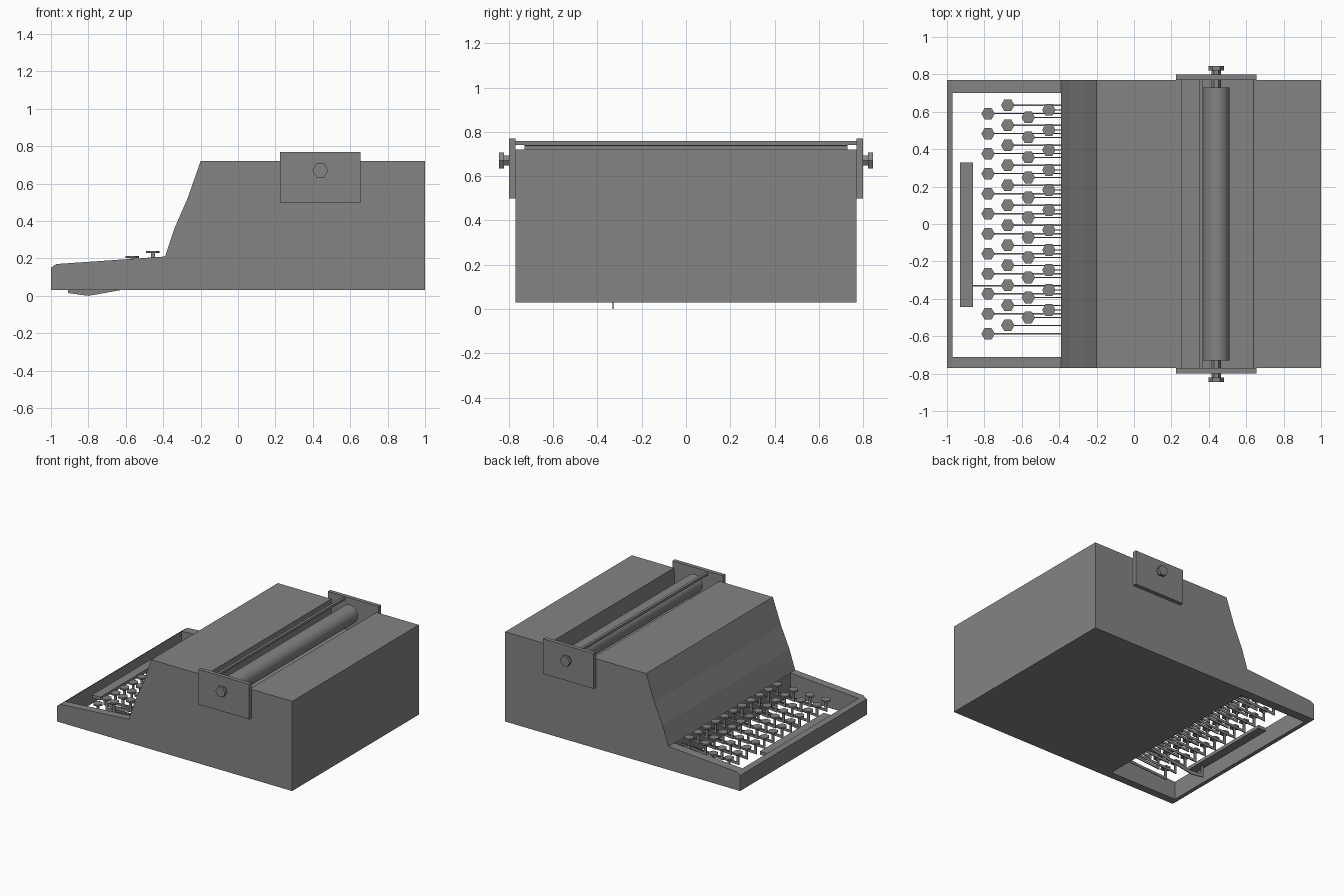
import bpy, bmesh, math
from mathutils import Matrix

if "Cube" in bpy.data.objects:
    bpy.data.objects.remove(bpy.data.objects["Cube"], do_unlink=True)

grey = bpy.data.materials.new("mid_grey")
grey.use_nodes = True
grey.diffuse_color = (0.23, 0.23, 0.23, 1)
grey.node_tree.nodes["Principled BSDF"].inputs["Base Color"].default_value = (0.23, 0.23, 0.23, 1)


def add_prism(bm, profile, y0, y1):
    """Extrude an x-z outline from y0 to y1."""
    face = bm.faces.new([bm.verts.new((x, y0, z)) for x, z in profile])
    out = bmesh.ops.extrude_face_region(bm, geom=[face])
    moved = [v for v in out["geom"] if isinstance(v, bmesh.types.BMVert)]
    bmesh.ops.translate(bm, verts=moved, vec=(0, y1 - y0, 0))


def add_box(bm, x0, x1, y0, y1, z0, z1):
    add_prism(bm, [(x0, z0), (x1, z0), (x1, z1), (x0, z1)], y0, y1)


def add_cylinder(bm, center, radius, depth, sides, along_y=False):
    matrix = Matrix.Translation(center)
    if along_y:
        matrix = matrix @ Matrix.Rotation(math.pi / 2, 4, "X")
    # Point two corners of the polygon along x
    matrix = matrix @ Matrix.Rotation(math.pi / 2, 4, "Z")
    bmesh.ops.create_cone(bm, cap_ends=True, segments=sides, radius1=radius,
                          radius2=radius, depth=depth, matrix=matrix)


def finish(name, bm):
    bmesh.ops.recalc_face_normals(bm, faces=bm.faces[:])
    mesh = bpy.data.meshes.new(name)
    bm.to_mesh(mesh)
    bm.free()
    mesh.materials.append(grey)
    obj = bpy.data.objects.new(name, mesh)
    bpy.context.collection.objects.link(obj)
    return obj


# Housing: side outline with the carriage channel across the top
bm = bmesh.new()
add_prism(bm, [(-1, 0.03), (1, 0.03), (1, 0.72), (0.64, 0.72), (0.635, 0.52),
               (0.255, 0.52), (0.255, 0.72), (-0.2, 0.72), (-0.27, 0.52),
               (-0.34, 0.36), (-0.39, 0.21), (-0.97, 0.17), (-1, 0.15)], -0.77, 0.77)
housing = finish("housing", bm)

# Open keyboard well cut through the front apron
bm = bmesh.new()
add_box(bm, -0.97, -0.391, -0.71, 0.70, -0.1, 0.4)
cutter = finish("well_cutter", bm)
cutter.hide_render = True
well = housing.modifiers.new("keyboard_well", "BOOLEAN")
well.operation = "DIFFERENCE"
well.solver = "EXACT"
well.object = cutter
bpy.context.view_layer.objects.active = housing
bpy.ops.object.modifier_apply(modifier=well.name)
bpy.data.objects.remove(cutter, do_unlink=True)

# Carriage: roller, paper rail, end plates, axle and knobs
axle_x, axle_z = 0.44, 0.67
bm = bmesh.new()
add_cylinder(bm, (axle_x, 0, axle_z), 0.07, 1.46, 32, True)
roller = finish("roller", bm)
bpy.ops.object.select_all(action="DESELECT")
roller.select_set(True)
bpy.context.view_layer.objects.active = roller
bpy.ops.object.shade_smooth_by_angle(angle=math.radians(30))

bm = bmesh.new()
add_box(bm, 0.35, 0.37, -0.77, 0.77, 0.742, 0.76)
finish("paper_rail", bm)

bm = bmesh.new()
add_cylinder(bm, (axle_x, 0, axle_z), 0.026, 1.66, 6, True)
finish("axle", bm)

for side, sign in (("left", 1), ("right", -1)):
    bm = bmesh.new()
    add_box(bm, 0.225, 0.655, sign * 0.77, sign * 0.80, 0.50, 0.77)
    finish(side + "_end_plate", bm)
    bm = bmesh.new()
    add_cylinder(bm, (axle_x, sign * 0.833, axle_z), 0.042, 0.022, 6, True)
    finish(side + "_knob", bm)

# Keys: four stepped rows of six-sided caps on thin bent levers
caps, levers = bmesh.new(), bmesh.new()
rows = [(-0.78, 0.59, 12, 0.155), (-0.675, 0.635, 12, 0.18),
        (-0.565, 0.57, 11, 0.207), (-0.455, 0.61, 11, 0.234)]
for x, first_y, count, z in rows:
    for i in range(count):
        y = first_y - i * 0.107
        add_cylinder(caps, (x, y, z), 0.036, 0.012, 6)
        low = z - 0.09
        add_prism(levers, [(x - 0.01, z), (x - 0.01, low), (-0.38, low + 0.02),
                           (-0.38, low + 0.04), (x + 0.01, low + 0.02), (x + 0.01, z)],
                  y - 0.003, y + 0.003)
finish("key_caps", caps)
finish("key_levers", levers)

# Space bar and its dipping lever
bm = bmesh.new()
add_box(bm, -0.93, -0.86, -0.445, 0.33, 0.105, 0.13)
finish("space_bar", bm)
bm = bmesh.new()
add_prism(bm, [(-0.91, 0.11), (-0.91, 0.015), (-0.8, 0), (-0.63, 0.03), (-0.38, 0.07),
               (-0.38, 0.09), (-0.63, 0.055), (-0.8, 0.03), (-0.885, 0.04), (-0.885, 0.11)],
          -0.333, -0.327)
finish("space_bar_lever", bm)
